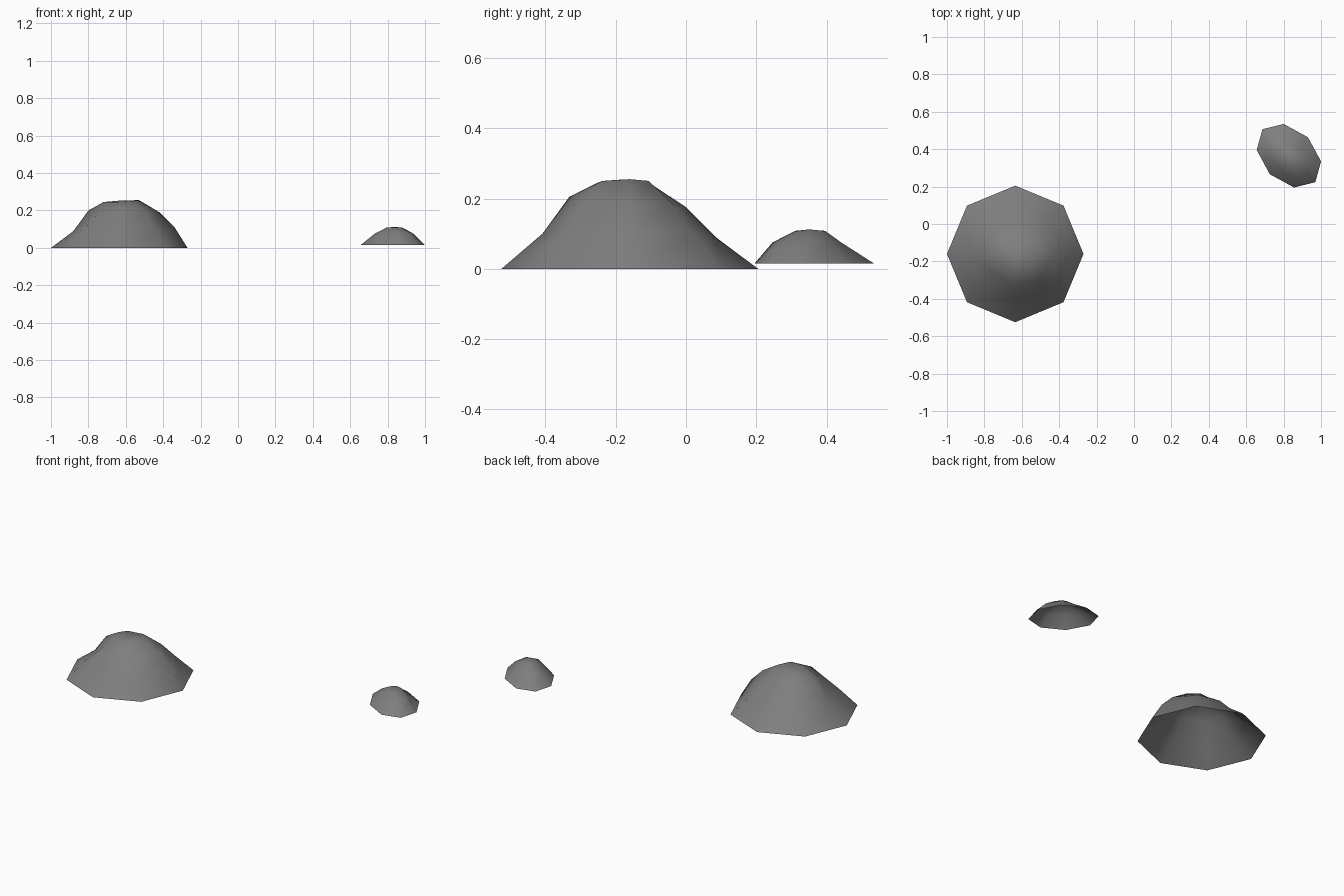
import bpy, bmesh, math

cube = bpy.data.objects.get("Cube")
if cube:
    bpy.data.objects.remove(cube, do_unlink=True)

SIDES = 8


def make_material(name, color):
    mat = bpy.data.materials.new(name)
    mat.use_nodes = True
    mat.diffuse_color = color
    mat.node_tree.nodes["Principled BSDF"].inputs["Base Color"].default_value = color
    return mat


def rock(name, center, axis_a, axis_b, base_z, rings, peak, mat):
    """Open-bottomed dome: stacked uneven rings on an elliptical base, closed by a peak."""
    bm = bmesh.new()

    def point(u, v, z):
        return bm.verts.new((center[0] + u * axis_a[0] + v * axis_b[0],
                             center[1] + u * axis_a[1] + v * axis_b[1], z))

    loops = []
    for radii, heights in [([1] * SIDES, [base_z] * SIDES)] + rings:
        loop = []
        for i, (r, z) in enumerate(zip(radii, heights)):
            t = math.tau * i / SIDES
            loop.append(point(r * math.cos(t), r * math.sin(t), z))
        loops.append(loop)
    top = point(*peak)
    for i in range(SIDES):
        j = (i + 1) % SIDES
        for low, high in zip(loops, loops[1:]):
            bm.faces.new((low[i], low[j], high[j], high[i]))
        bm.faces.new((loops[-1][i], loops[-1][j], top))
    for face in bm.faces:
        face.smooth = True

    mesh = bpy.data.meshes.new(name)
    bm.to_mesh(mesh)
    bm.free()
    mesh.materials.append(mat)
    obj = bpy.data.objects.new(name, mesh)
    bpy.context.collection.objects.link(obj)
    return obj


stone = make_material("grey stone", (0.21, 0.21, 0.21, 1))

# Large rock: regular octagonal base, lopsided shoulders
rock("large_rock", (-0.635, -0.16), (0.365, 0), (0, 0.365), 0, [
    ([.81, .71, .67, .68, .67, .74, .68, .74], [.11, .10, .09, .09, .09, .10, .10, .10]),
    ([.59, .49, .44, .44, .45, .41, .47, .52], [.19, .18, .175, .185, .20, .19, .205, .20]),
    ([.29, .21, .15, .19, .23, .23, .25, .30], [.255, .25, .245, .245, .245, .245, .245, .25]),
], (0.02, -0.10, 0.253), stone)

# Small rock: stretched along a diagonal, leaning to the front
rock("small_rock", (0.828, 0.365), (0.172, -0.03), (-0.028, 0.17), 0.015, [
    ([.65, .48, .45, .50, .57, .60, .70, .68], [.075] * SIDES),
    ([.30, .25, .18, .17, .20, .28, .32, .33], [.108] * SIDES),
], (0.05, -0.08, 0.112), stone)
